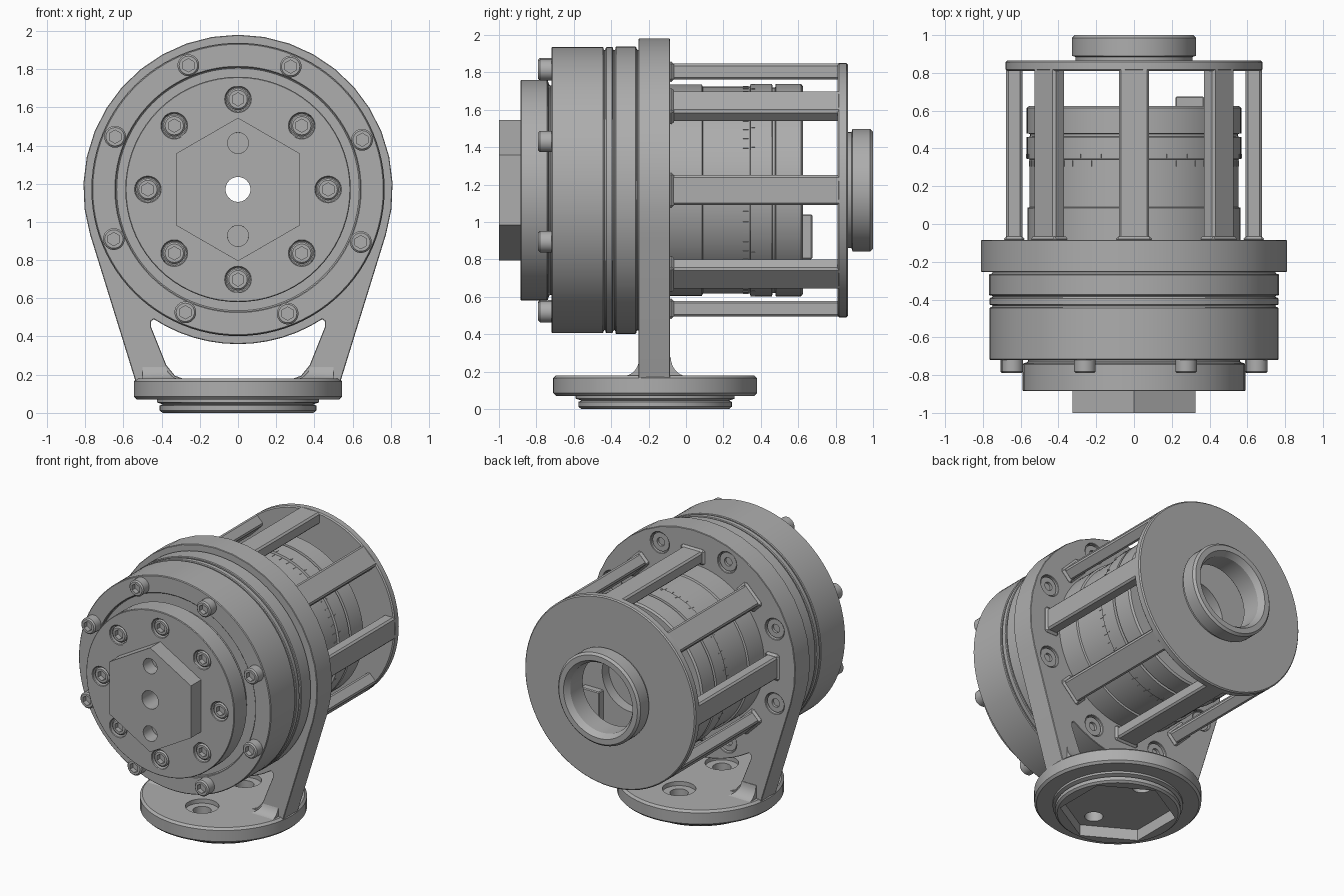
import bpy, bmesh
from math import sin, cos, radians, pi
from mathutils import Matrix, Vector

if "Cube" in bpy.data.objects:
    bpy.data.objects.remove(bpy.data.objects["Cube"])

AXIS_Z = 1.17          # height of the main shaft
HUB = Vector((0, 0, AXIS_Z))
BASE = Vector((0, -0.165, 0))

grey = bpy.data.materials.new("metal_grey")
grey.use_nodes = True
grey.diffuse_color = (0.42, 0.42, 0.42, 1)
grey.node_tree.nodes["Principled BSDF"].inputs["Base Color"].default_value = grey.diffuse_color

parts, cutters = [], []


def finish(name, bm, bevel=0.0, cutter=False):
    bmesh.ops.recalc_face_normals(bm, faces=bm.faces)
    mesh = bpy.data.meshes.new(name)
    bm.to_mesh(mesh)
    bm.free()
    mesh.materials.append(grey)
    obj = bpy.data.objects.new(name, mesh)
    bpy.context.collection.objects.link(obj)
    obj.hide_render = cutter
    (cutters if cutter else parts).append(obj)
    if bevel:
        add_bevel(obj, bevel)
    return obj


def add_bevel(obj, width):
    mod = obj.modifiers.new("edge_chamfer", 'BEVEL')
    mod.width = width
    mod.segments = 1
    mod.limit_method = 'ANGLE'
    mod.angle_limit = radians(40)


def cut(obj, cutter):
    mod = obj.modifiers.new("cut", 'BOOLEAN')
    mod.operation = 'DIFFERENCE'
    mod.object = cutter


def lathe(name, profile, centres=(HUB,), axis='Y', segs=72, closed=True, bevel=0.0, cutter=False):
    """Revolve (radius, height[, 'hex']) points; hex rings use the radius as apothem."""
    bm = bmesh.new()
    for centre in centres:
        rings = []
        for point in profile:
            ring = []
            for i in range(segs):
                deg = 360 * i / segs
                r = point[0]
                if len(point) == 3:
                    r /= cos(radians((deg + 30) % 60 - 30))
                u, v, h = r * cos(radians(deg)), r * sin(radians(deg)), point[1]
                ring.append(bm.verts.new(centre + Vector((u, h, v) if axis == 'Y' else (u, v, h))))
            rings.append(ring)
        pairs = list(zip(rings, rings[1:]))
        if closed:
            pairs.append((rings[-1], rings[0]))
        else:
            bm.faces.new(rings[0])
            bm.faces.new(rings[-1])
        for a, b in pairs:
            for i in range(segs):
                j = (i + 1) % segs
                bm.faces.new((a[i], a[j], b[j], b[i]))
    return finish(name, bm, bevel, cutter)


def prism(name, outline, y0, y1, cutter=False):
    """Extrude an x-z outline along y."""
    bm = bmesh.new()
    face = bm.faces.new([bm.verts.new((x, y0, z)) for x, z in outline])
    new = bmesh.ops.extrude_face_region(bm, geom=[face])["geom"]
    bmesh.ops.translate(bm, vec=(0, y1 - y0, 0), verts=[v for v in new if isinstance(v, bmesh.types.BMVert)])
    return finish(name, bm, cutter=cutter)


def boxes(name, size, centre, angles, bevel=0.0):
    """Boxes repeated around the shaft; the centre is (radius, y)."""
    bm = bmesh.new()
    for a in angles:
        m = (Matrix.Translation(HUB) @ Matrix.Rotation(radians(a), 4, 'Y')
             @ Matrix.Translation((centre[0], centre[1], 0)) @ Matrix.Diagonal((*size, 1)))
        bmesh.ops.create_cube(bm, size=1, matrix=m)
    return finish(name, bm, bevel)


def circle(radius, start, step=45):
    return [HUB + Vector((radius * cos(radians(a)), 0, radius * sin(radians(a))))
            for a in range(0, 360, step) for a in [a + start]]


def arc(radius, a0, a1, n):
    return [(radius * cos(radians(a0 + (a1 - a0) * i / n)),
             AXIS_Z + radius * sin(radians(a0 + (a1 - a0) * i / n))) for i in range(n + 1)]


def screws(name, centres, front, back):
    """Round screw heads with a hex socket; front is the visible end."""
    s = 1 if back > front else -1
    lathe(name, [(0.03, front + 0.035 * s, 'hex'), (0.03, front, 'hex'), (0.048, front),
                 (0.057, front + 0.009 * s), (0.057, back)], centres, segs=24, closed=False)


# Front hex coupling
hex_plate = lathe("hex_coupling", [(0.065, -0.87), (0.065, -1.0), (0.325, -1.0, 'hex'), (0.325, -0.87, 'hex')])
pin_centres = [HUB + Vector((0, 0, s * 0.243)) for s in (-1, 1)]
cut(hex_plate, lathe("pin_hole_cutter", [(0.055, -1.05), (0.055, -0.9)], pin_centres,
                     segs=24, closed=False, cutter=True))
add_bevel(hex_plate, 0.01)

# Front flange with countersunk screws
flange = lathe("front_flange", [(0.065, -0.69), (0.065, -0.885), (0.59, -0.885), (0.59, -0.74),
                                (0.56, -0.73), (0.56, -0.69)])
cut(flange, lathe("flange_hole_cutter", [(0.066, -0.95), (0.066, -0.83)], circle(0.472, 0),
                  segs=24, closed=False, cutter=True))
add_bevel(flange, 0.008)
screws("flange_screws", circle(0.472, 0), -0.878, -0.82)

# Main drum with grooves and raised screws
lathe("main_drum", [(0.065, -0.70), (0.64, -0.70), (0.64, -0.72), (0.765, -0.72), (0.765, -0.44),
                    (0.748, -0.44), (0.748, -0.43), (0.765, -0.43), (0.765, -0.39), (0.748, -0.39),
                    (0.748, -0.378), (0.768, -0.378), (0.768, -0.265), (0.75, -0.265),
                    (0.75, -0.24), (0.065, -0.24)], segs=96, bevel=0.005)
screws("drum_screws", circle(0.70, 21.8), -0.79, -0.71)

# Bracket: round plate running down into two legs
outline = arc(0.81, -17, 197, 22) + [(-0.532, 0.15), (0.532, 0.15)]
bracket = prism("bracket", outline, -0.255, -0.085)
side = [(0.27, 0.172), (0.33, 0.195), (0.375, 0.25), (0.455, 0.45), (0.455, 0.48)]
window = side + arc(0.81, -57, -123, 12) + [(-x, z) for x, z in reversed(side)]
cut(bracket, prism("window_cutter", window, -0.5, 0.2, cutter=True))
cut(bracket, lathe("bracket_bore_cutter", [(0.3, -0.5), (0.3, 0.2)], closed=False, cutter=True))
cut(bracket, lathe("bracket_hole_cutter", [(0.074, -0.115), (0.074, 0.1)], circle(0.7, 22.5),
                   segs=24, closed=False, cutter=True))
add_bevel(bracket, 0.012)
lathe("bracket_washers", [(0.03, -0.12), (0.03, -0.097), (0.066, -0.097), (0.066, -0.12)],
      circle(0.7, 22.5), segs=24)

# Curved feet blending the legs into the base
for label, s in (("left", 1), ("right", -1)):
    bm = bmesh.new()
    rings = []
    for i in range(8):
        t = i / 7 * pi / 2
        e, z = 0.09 * (1 - sin(t)), 0.175 + 0.1 * (1 - cos(t))
        y = 0.084 + e
        rings.append([bm.verts.new((s * px, BASE.y + py, z)) for px, py in
                      ((0.385 - e, -y), (0.50, -y), (0.50, y), (0.385 - e, y))])
    for a, b in zip(rings, rings[1:]):
        for i in range(4):
            j = (i + 1) % 4
            bm.faces.new((a[i], a[j], b[j], b[i]))
    bm.faces.new(rings[0])
    bm.faces.new(rings[-1])
    finish(label + "_foot", bm)

# Base disc with a hex socket below and two stepped bolt holes
base = lathe("base", [(0.33, 0.08, 'hex'), (0.33, 0, 'hex'), (0.395, 0), (0.41, 0.012), (0.41, 0.038),
                      (0.395, 0.045), (0.425, 0.055), (0.425, 0.07), (0.53, 0.07), (0.545, 0.085),
                      (0.545, 0.165), (0.53, 0.18)], (BASE,), 'Z', closed=False)
base_holes = [BASE + Vector((0, s * 0.243, 0)) for s in (-1, 1)]
cut(base, lathe("base_hole_cutter", [(0.06, 0.03), (0.06, 0.15), (0.11, 0.15), (0.11, 0.3)],
                base_holes, 'Z', segs=36, closed=False, cutter=True))

# Inner drum of stacked rings, with scale ticks and a stop block
lathe("inner_drum", [(0.065, -0.25), (0.565, -0.25), (0.565, 0.085), (0.553, 0.09), (0.553, 0.342),
                     (0.568, 0.345), (0.568, 0.46), (0.55, 0.463), (0.55, 0.477), (0.568, 0.48),
                     (0.568, 0.615), (0.555, 0.625), (0.23, 0.625), (0.23, 0.55), (0.065, 0.55)],
      segs=96)
boxes("scale_ticks", (0.006, 0.03, 0.005), (0.5535, 0.32), range(0, 360, 6))
boxes("ring_ticks", (0.006, 0.02, 0.005), (0.5685, 0.36), range(0, 360, 12))
bm = bmesh.new()
bmesh.ops.create_cube(bm, size=1, matrix=Matrix.Translation((0.295, 0.64, 0.92))
                      @ Matrix.Diagonal((0.15, 0.07, 0.24, 1)))
finish("stop_block", bm, 0.006)

# Cage: eight bars with flared feet, end plate and collar
spokes = range(0, 360, 45)
boxes("cage_bars", (0.085, 0.94, 0.16), (0.634, 0.36), spokes, 0.012)
boxes("bar_feet", (0.11, 0.03, 0.19), (0.634, -0.08), spokes, 0.014)
lathe("end_plate", [(0.25, 0.81), (0.68, 0.81), (0.68, 0.865), (0.25, 0.865)], bevel=0.008)
lathe("end_collar", [(0.249, 0.84), (0.31, 0.84), (0.31, 0.885), (0.328, 0.89), (0.328, 0.985),
                     (0.313, 1.0), (0.275, 1.0), (0.249, 0.96)])

# Apply modifiers, drop the cutters and smooth the round surfaces
bpy.ops.object.select_all(action='DESELECT')
for obj in parts:
    obj.select_set(True)
bpy.context.view_layer.objects.active = parts[0]
bpy.ops.object.convert(target='MESH')
for obj in cutters:
    bpy.data.objects.remove(obj)
bpy.ops.object.shade_smooth_by_angle(angle=radians(25))
